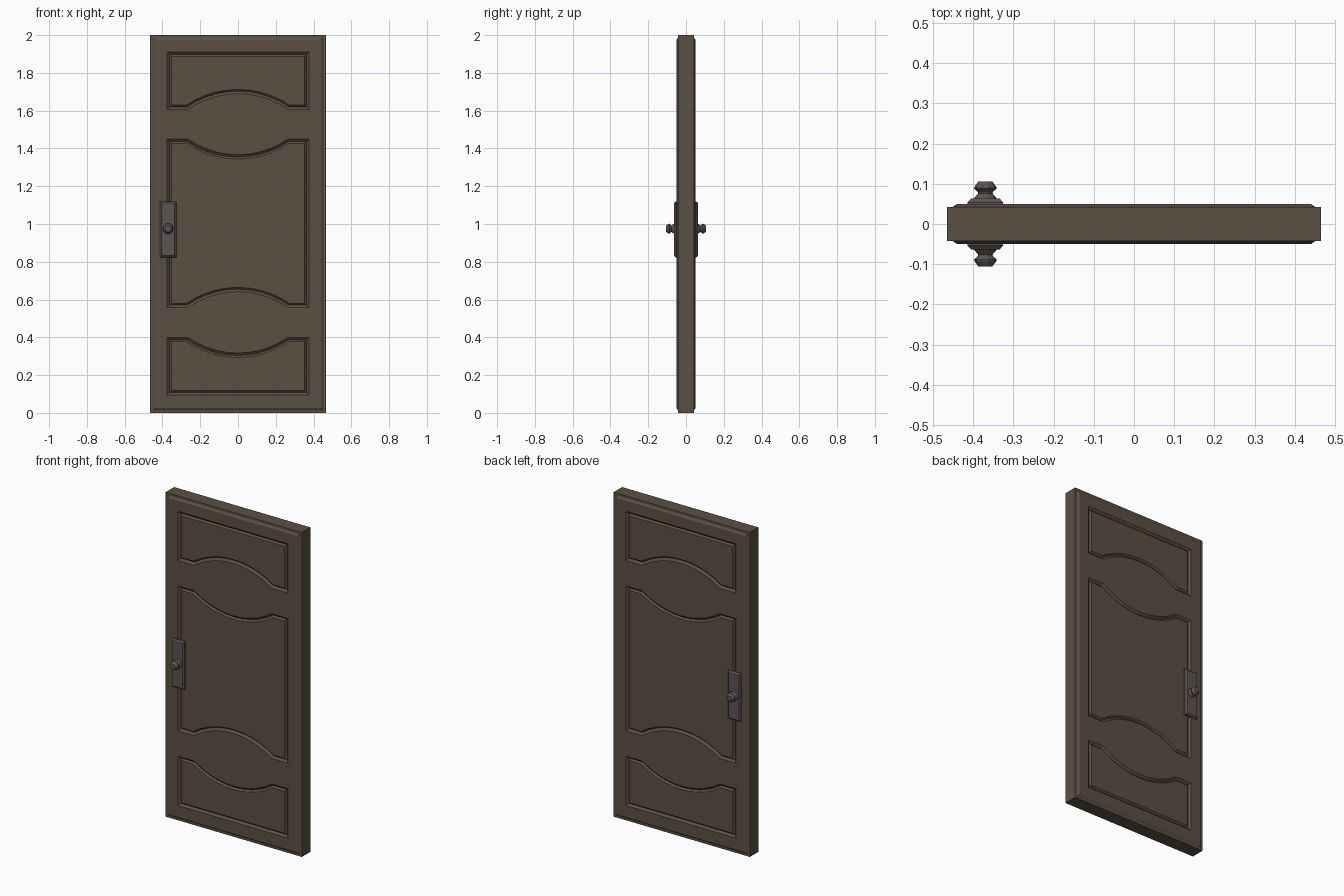
import bpy, bmesh, math
from mathutils import Vector

if "Cube" in bpy.data.objects:
    bpy.data.objects.remove(bpy.data.objects["Cube"])


def material(name, color):
    m = bpy.data.materials.new(name)
    m.diffuse_color = (*color, 1)
    m.use_nodes = True
    m.node_tree.nodes["Principled BSDF"].inputs["Base Color"].default_value = m.diffuse_color
    return m


wood = material("dark_wood", (0.105, 0.08, 0.055))
metal = material("aged_metal", (0.105, 0.088, 0.085))


def finish(bm, name, mat):
    """Make an object and mirror it to the back of the door."""
    bmesh.ops.recalc_face_normals(bm, faces=bm.faces)
    me = bpy.data.meshes.new(name)
    bm.to_mesh(me)
    bm.free()
    me.materials.append(mat)
    ob = bpy.data.objects.new(name, me)
    bpy.context.collection.objects.link(ob)
    mod = ob.modifiers.new("both_sides", 'MIRROR')
    mod.use_axis = (False, True, False)
    return ob


def rect(x0, x1, z0, z1):
    return [(x0, z0), (x1, z0), (x1, z1), (x0, z1)]


def ring(bm, pts, y):
    return [bm.verts.new((x, y, z)) for x, z in pts]


def bridge(bm, a, b):
    n = len(a)
    for i in range(n):
        j = (i + 1) % n
        bm.faces.new((a[i], a[j], b[j], b[i]))


def inset(pts, d):
    """Mitred inward offset of a counter-clockwise outline."""
    out = []
    for i, p in enumerate(pts):
        p = Vector(p)
        e1 = (p - Vector(pts[i - 1])).normalized()
        e2 = (Vector(pts[(i + 1) % len(pts)]) - p).normalized()
        n1, n2 = Vector((-e1.y, e1.x)), Vector((-e2.y, e2.x))
        out.append(tuple(p + (n1 + n2) * d / (1 + n1.dot(n2))))
    return out


def side(z, zc, w=0.375, a=0.265, seg=10):
    """Horizontal panel side, left to right, with a central arc reaching zc."""
    if z == zc:
        return [(-w, z), (w, z)]
    h = abs(zc - z)
    r = (a * a + h * h) / (2 * h)
    s = math.copysign(1, zc - z)
    t = math.asin(a / r)
    arc = []
    for i in range(seg + 1):
        ang = -t + 2 * t * i / seg
        arc.append((r * math.sin(ang), z + s * (r * math.cos(ang) - r + h)))
    return [(-w, z)] + arc + [(w, z)]


# Door slab: edge, stepped border, grooved panels
FACE = -0.05
bm = bmesh.new()
mid = ring(bm, rect(-0.465, 0.465, 0, 2), 0)
edge = ring(bm, rect(-0.465, 0.465, 0, 2), -0.042)
step = ring(bm, rect(-0.452, 0.452, 0.013, 1.987), -0.042)
border = ring(bm, rect(-0.44, 0.44, 0.025, 1.975), FACE)
bridge(bm, mid, edge)
bridge(bm, edge, step)
bridge(bm, step, border)
outlines = [border]
# bottom z, bottom arc z, top z, top arc z
for b, bc, t, tc in ((1.607, 1.69, 1.91, 1.91),
                     (0.557, 0.642, 1.45, 1.367),
                     (0.095, 0.095, 0.40, 0.317)):
    pts = side(b, bc) + side(t, tc)[::-1]
    outer = ring(bm, pts, FACE)
    low = ring(bm, inset(pts, 0.013), FACE + 0.012)
    field = ring(bm, inset(pts, 0.023), FACE + 0.002)
    bridge(bm, outer, low)
    bridge(bm, low, field)
    bm.faces.new(field)
    outlines.append(outer)
edges = []
for loop in outlines:
    for i in range(len(loop)):
        edges.append(bm.edges.get((loop[i - 1], loop[i])))
bmesh.ops.triangle_fill(bm, edges=edges, use_beauty=True, normal=(0, -1, 0))
finish(bm, "door_slab", wood)

# Handle plates with chamfered rim
KX, KZ = -0.37, 0.975
bm = bmesh.new()
plate = rect(KX - 0.044, KX + 0.044, 0.823, 1.12)
rings = [ring(bm, plate, -0.045), ring(bm, plate, -0.054),
         ring(bm, inset(plate, 0.009), -0.064)]
for a, b in zip(rings, rings[1:]):
    bridge(bm, a, b)
bm.faces.new(rings[0])
bm.faces.new(rings[-1])
finish(bm, "handle_plates", metal)

# Turned knobs
bm = bmesh.new()
rings = []
for r, y in ((0.029, 0.063), (0.018, 0.076), (0.019, 0.080),
             (0.028, 0.088), (0.027, 0.093), (0.017, 0.106)):
    pts = [(KX + r * math.cos(math.tau * i / 10), KZ + r * math.sin(math.tau * i / 10))
           for i in range(10)]
    rings.append(ring(bm, pts, -y))
for a, b in zip(rings, rings[1:]):
    bridge(bm, a, b)
bm.faces.new(rings[0])
bm.faces.new(rings[-1])
finish(bm, "knobs", metal)
